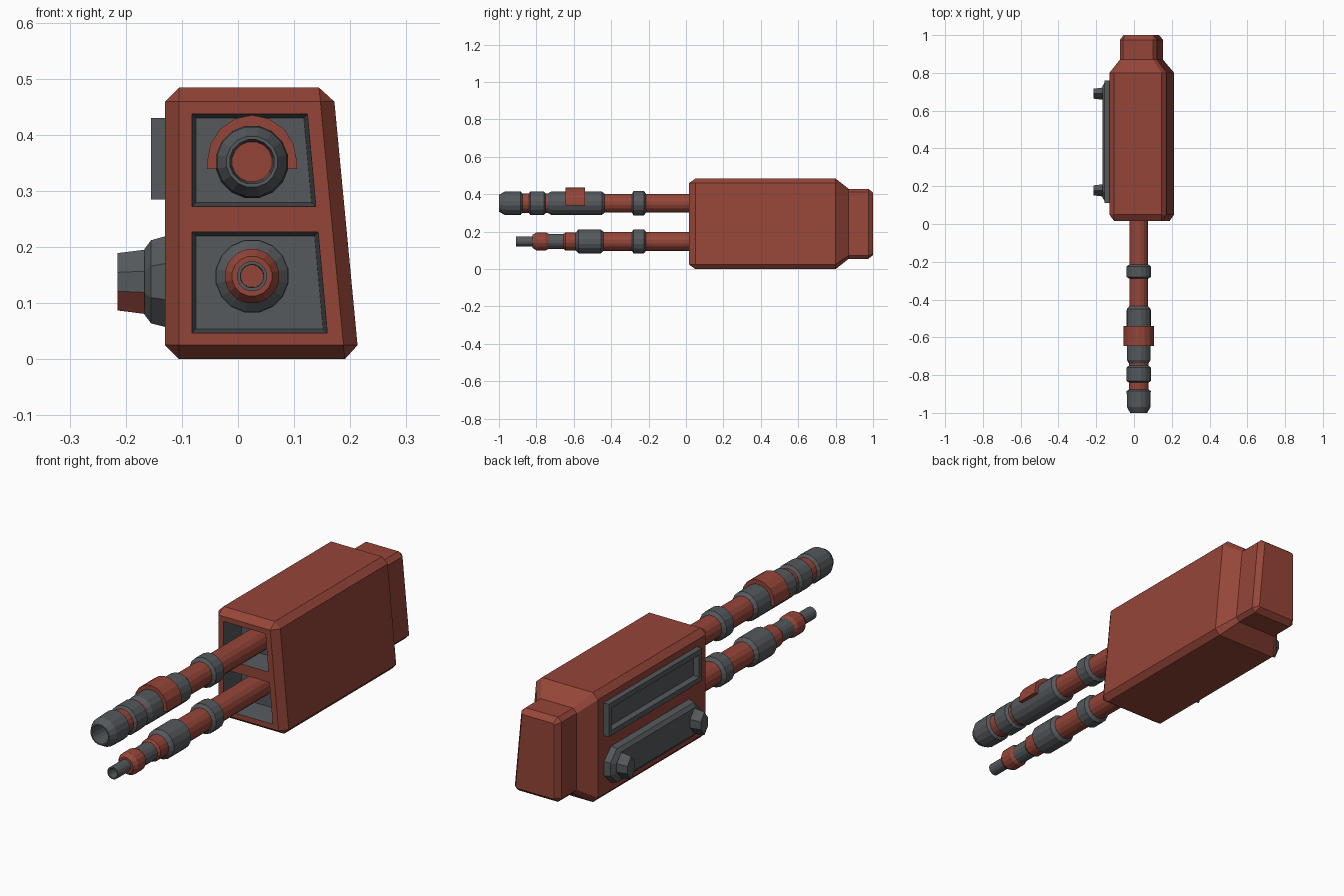
import bpy, bmesh
from math import cos, sin, pi

cube = bpy.data.objects.get("Cube")
if cube:
    bpy.data.objects.remove(cube, do_unlink=True)


def material(name, rgb):
    m = bpy.data.materials.new(name)
    m.use_nodes = True
    m.diffuse_color = (*rgb, 1)
    bsdf = next(n for n in m.node_tree.nodes if n.type == 'BSDF_PRINCIPLED')
    bsdf.inputs["Base Color"].default_value = (*rgb, 1)
    return m


MATS = [material("brick red", (0.30, 0.06, 0.04)),
        material("gunmetal grey", (0.09, 0.10, 0.107))]
RED, GREY = 0, 1


def add_ring(bm, points):
    return [bm.verts.new(p) for p in points]


def bridge(bm, a, b, mat):
    n = len(a)
    for i in range(n):
        j = (i + 1) % n
        bm.faces.new((a[i], a[j], b[j], b[i])).material_index = mat


def cap(bm, ring, mat):
    bm.faces.new(ring).material_index = mat


def finish(bm, name):
    bmesh.ops.remove_doubles(bm, verts=bm.verts, dist=1e-5)
    bmesh.ops.recalc_face_normals(bm, faces=bm.faces)
    mesh = bpy.data.meshes.new(name)
    bm.to_mesh(mesh)
    bm.free()
    for m in MATS:
        mesh.materials.append(m)
    ob = bpy.data.objects.new(name, mesh)
    bpy.context.collection.objects.link(ob)
    return ob


def loft(name, rings, mats):
    """Skin a list of point rings; mats gives one colour per span."""
    bm = bmesh.new()
    loops = [add_ring(bm, r) for r in rings]
    for a, b, m in zip(loops, loops[1:], mats):
        bridge(bm, a, b, m)
    cap(bm, loops[0], mats[0])
    cap(bm, loops[-1], mats[-1])
    return finish(bm, name)


# Housing: chamfered box with one leaning side
def right_edge(z):
    return 0.2154 - 0.095 * z


def section(y, inset, c):
    lo, hi, left = inset, 0.484 - inset, -0.13 + inset
    r = lambda z: right_edge(z) - inset
    pts = [(left, hi - c), (left + c, hi), (r(hi) - c, hi), (r(hi - c), hi - c),
           (r(lo + c), lo + c), (r(lo) - c, lo), (left + c, lo), (left, lo + c)]
    return [(x, y, z) for x, z in pts]


def window(y, top, bottom, inset):
    a, b = top - inset, bottom + inset
    left = -0.082 + inset
    r = lambda z: 0.1635 - 0.091 * z - inset
    return [(left, y, a), (r(a), y, a), (r(b), y, b), (left, y, b)]


FRONT, FLOOR = 0.015, 0.13
bm = bmesh.new()
loops = [add_ring(bm, section(*s)) for s in (
    (0.05, 0, 0.025), (0.80, 0, 0.025), (0.87, 0.055, 0.018),
    (0.975, 0.055, 0.018), (1.0, 0.075, 0.005))]
for a, b in zip(loops, loops[1:]):
    bridge(bm, a, b, RED)
cap(bm, loops[-1], RED)

# Front frame around two sunken bays
rim = add_ring(bm, section(FRONT, 0.025, 0))
bridge(bm, rim, loops[0], RED)
tl, tr, br, bl = rim[0], rim[2], rim[4], rim[6]
bays = []
for top, bottom in ((0.437, 0.272), (0.227, 0.047)):
    outer = add_ring(bm, window(FRONT, top, bottom, 0))
    inner = add_ring(bm, window(FLOOR, top, bottom, 0.007))
    bridge(bm, outer, inner, GREY)
    cap(bm, inner, GREY)
    bays.append(outer)
up, low = bays
for face in ((tl, tr, up[1], up[0]), (up[3], up[2], low[1], low[0]),
             (low[3], low[2], br, bl),
             (tl, up[0], up[3], low[0], low[3], bl),
             (tr, up[1], up[2], low[1], low[2], br)):
    bm.faces.new(face)
finish(bm, "housing")

# Barrels: turned profiles of (y, radius, colour of the span ending there)
BARREL_X, SIDES = 0.025, 16


def lathe(name, z, profile):
    rings = [[(BARREL_X + r * cos(2 * pi * (i + 0.5) / SIDES), y,
               z + r * sin(2 * pi * (i + 0.5) / SIDES)) for i in range(SIDES)]
             for y, r, _ in profile]
    ob = loft(name, rings, [p[2] for p in profile[1:]])
    ob.data.polygons[len(ob.data.polygons) - 2].material_index = RED
    return ob


UPPER_Z, LOWER_Z = 0.352, 0.148
lathe("upper_barrel", UPPER_Z, [
    (-0.89, 0.036, RED), (-0.891, 0.037, RED), (-1.0, 0.04, GREY),
    (-1.0, 0.046, GREY), (-0.97, 0.063, GREY), (-0.885, 0.065, GREY),
    (-0.875, 0.053, GREY), (-0.84, 0.053, RED), (-0.832, 0.065, GREY),
    (-0.76, 0.065, GREY), (-0.75, 0.053, GREY), (-0.738, 0.053, RED),
    (-0.72, 0.064, GREY), (-0.45, 0.064, GREY), (-0.435, 0.051, GREY),
    (FLOOR + 0.01, 0.051, RED)])
lathe("lower_barrel", LOWER_Z, [
    (-0.83, 0.02, RED), (-0.831, 0.02, RED), (-0.91, 0.021, GREY),
    (-0.91, 0.027, GREY), (-0.82, 0.027, GREY), (-0.82, 0.036, RED),
    (-0.80, 0.049, RED), (-0.75, 0.049, RED), (-0.735, 0.041, RED),
    (-0.655, 0.041, GREY), (-0.645, 0.049, RED), (-0.59, 0.049, RED),
    (-0.575, 0.065, GREY), (-0.455, 0.065, GREY), (-0.44, 0.051, GREY),
    (FLOOR + 0.01, 0.051, RED)])

# Clamp rings on both barrels
for name, z in (("upper_clamp_ring", UPPER_Z), ("lower_clamp_ring", LOWER_Z)):
    lathe(name, z, [(-0.29, 0.05, GREY), (-0.28, 0.066, GREY),
                    (-0.225, 0.066, GREY), (-0.213, 0.05, GREY)]
          ).data.polygons.foreach_set("material_index", [GREY] * (3 * SIDES + 2))

# Half collar saddled over the upper barrel
arc = [(cos(pi * i / 8), sin(pi * i / 8)) for i in range(9)]
outline = ([(0.08, -0.013)] + [(0.08 * a, 0.083 * b) for a, b in arc] + [(-0.08, -0.013)]
           + [(-0.055, -0.013)] + [(-0.055 * a, 0.055 * b) for a, b in arc] + [(0.055, -0.013)])
loft("sleeve_collar", [[(BARREL_X + x, y, UPPER_Z + z) for x, z in outline]
                       for y in (-0.645, -0.54)], [RED])


# Side panels on the upright side
def plate_ring(x, y0, y1, z0, z1, c=0.0):
    pts = [(y0, z0 + c), (y0, z1 - c), (y0 + c, z1), (y1 - c, z1),
           (y1, z1 - c), (y1, z0 + c), (y1 - c, z0), (y0 + c, z0)]
    return [(x, y, z) for y, z in pts]


loft("upper_side_panel", [
    plate_ring(-0.12, 0.11, 0.76, 0.285, 0.43),
    plate_ring(-0.155, 0.11, 0.76, 0.285, 0.43),
    plate_ring(-0.155, 0.13, 0.74, 0.308, 0.407),
    plate_ring(-0.135, 0.14, 0.73, 0.315, 0.40)], [GREY] * 3)
loft("lower_side_panel", [
    plate_ring(-0.12, 0.11, 0.76, 0.055, 0.222, 0.05),
    plate_ring(-0.155, 0.12, 0.75, 0.064, 0.212, 0.046),
    plate_ring(-0.167, 0.14, 0.73, 0.08, 0.196, 0.038)], [GREY] * 2)


# Hexagonal pegs on the lower panel, with a red lower front facet
def hexagon(x, y, half_y, half_z):
    pts = [(0, 1), (1, 0.33), (1, -0.33), (0, -1), (-1, -0.33), (-1, 0.33)]
    return [(x, y + a * half_y, 0.138 + b * half_z) for a, b in pts]


for name, y in (("front_peg", 0.178), ("rear_peg", 0.69)):
    peg = loft(name, [hexagon(-0.16, y, 0.033, 0.058),
                      hexagon(-0.215, y, 0.026, 0.051)], [GREY])
    for f in peg.data.polygons:
        if f.normal.z < -0.2 and f.normal.y < -0.3:
            f.material_index = RED
